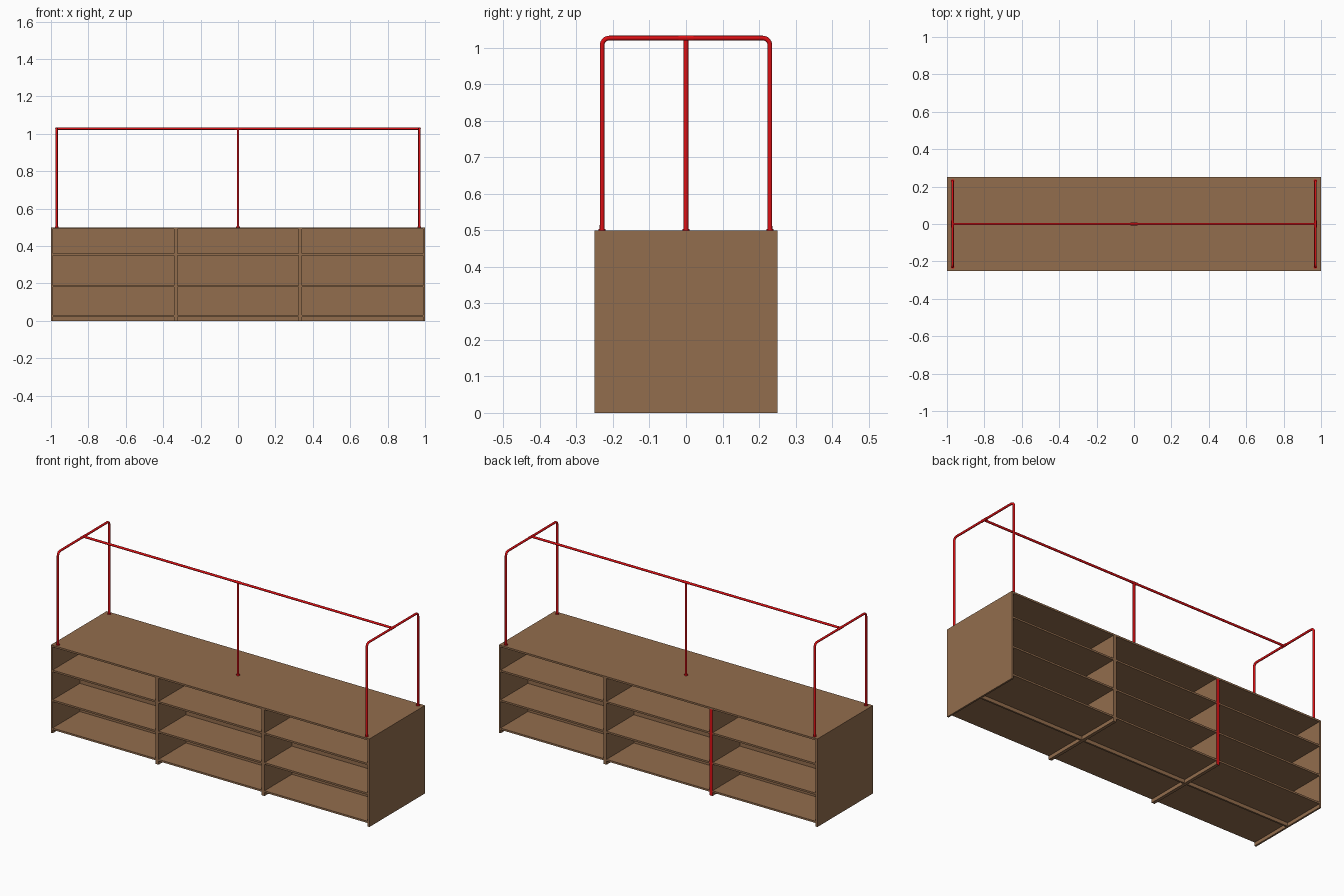
import bpy, math
from mathutils import Vector

if "Cube" in bpy.data.objects:
    bpy.data.objects.remove(bpy.data.objects["Cube"])


def material(name, rgb):
    m = bpy.data.materials.new(name)
    m.diffuse_color = (*rgb, 1)
    m.use_nodes = True
    m.node_tree.nodes["Principled BSDF"].inputs["Base Color"].default_value = m.diffuse_color
    return m


WOOD = material("brown wood", (0.29, 0.153, 0.074))
RED = material("red paint", (0.72, 0.005, 0.007))


def box(name, x, y, z):
    """Box from (min, max) ranges on each axis."""
    bpy.ops.mesh.primitive_cube_add(size=1)
    o = bpy.context.object
    o.name = name
    for v in o.data.vertices:
        v.co = Vector([(r[0] + r[1]) / 2 + c * (r[1] - r[0])
                       for r, c in zip((x, y, z), v.co)])
    o.data.materials.append(WOOD)
    return o


def tube(name, points, radius):
    """Round red tube along a path, with capped ends."""
    cu = bpy.data.curves.new(name, 'CURVE')
    cu.dimensions = '3D'
    cu.bevel_depth = radius
    cu.bevel_resolution = 4
    cu.use_fill_caps = True
    sp = cu.splines.new('POLY')
    sp.points.add(len(points) - 1)
    for p, co in zip(sp.points, points):
        p.co = (*co, 1)
    cu.materials.append(RED)
    o = bpy.data.objects.new(name, cu)
    bpy.context.collection.objects.link(o)
    bpy.ops.object.select_all(action='DESELECT')
    o.select_set(True)
    bpy.context.view_layer.objects.active = o
    bpy.ops.object.convert(target='MESH')
    bpy.ops.object.shade_smooth_by_angle(angle=math.radians(40))
    return o


T = 0.01        # panel thickness
D = 0.25        # half depth
H = 0.5         # cabinet height
SIDE = 1 - T
DIV, DT = 0.333, 0.009   # divider position and half thickness

# cabinet shell
box("top_panel", (-1, 1), (-D, D), (H - T, H))
for s, n in ((-1, "left"), (1, "right")):
    box(n + "_side", sorted((s * SIDE, s)), (-D, D), (0, H - T))
    divider = box(n + "_divider", (s * DIV - DT, s * DIV + DT), (-D, D), (0, H - T))
    if s < 0:  # rear edge of the left divider is painted red
        divider.data.materials.append(RED)
        for f in divider.data.polygons:
            if f.center.y > D - 0.001:
                f.material_index = 1

# back-to-back spine and shelves in the three bays
bays = ((-SIDE, -DIV - DT), (-DIV + DT, DIV - DT), (DIV + DT, SIDE))
for i, bay in enumerate(bays):
    box(f"spine_{i}", bay, (-T / 2, T / 2), (0, H - T))
    for j, z in enumerate((0.02, 0.18, 0.349)):
        for y, n in (((-D, -T / 2), "front"), ((T / 2, D), "rear")):
            box(f"{n}_shelf_{i}_{j}", bay, y, (z, z + T))

# tubular rail frame
R = 0.0063
BAR = 1.027
PX, PY = 0.97, 0.23
BEND = 0.02


def flange(name, x, y):
    tube(name, [(x, y, H), (x, y, H + 0.004)], 0.0095)


for s, n in ((-1, "left"), (1, "right")):
    x = s * PX
    arc = [(PY - BEND + BEND * math.cos(a), BAR - BEND + BEND * math.sin(a))
           for a in [math.radians(15 * k) for k in range(7)]]
    half = [(PY, H)] + arc
    path = [(x, y, z) for y, z in half] + [(x, -y, z) for y, z in reversed(half)]
    tube(n + "_hoop", path, R)
    tube(n + "_tee_sleeve", [(x, -0.02, BAR), (x, 0.02, BAR)], R + 0.001)
    for t, m in ((-1, "front"), (1, "rear")):
        flange(f"{n}_{m}_flange", x, t * PY)

tube("long_rail", [(-PX, 0, BAR), (PX, 0, BAR)], R)
tube("centre_post", [(0, 0, H), (0, 0, BAR)], R)
tube("centre_tee_sleeve", [(-0.02, 0, BAR), (0.02, 0, BAR)], R + 0.001)
flange("centre_flange", 0, 0)
